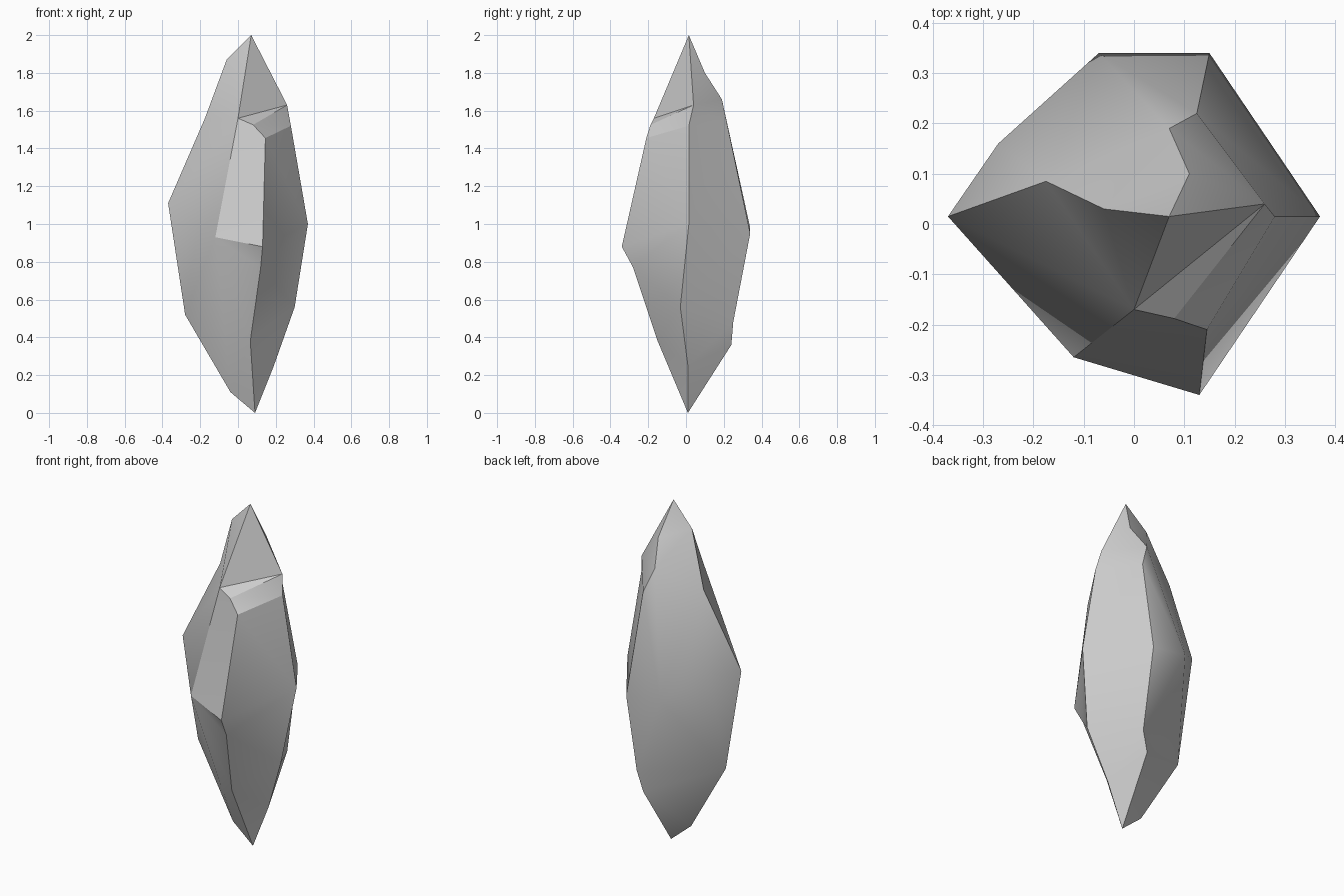
import bpy, bmesh, math
from mathutils import Vector

if "Cube" in bpy.data.objects:
    bpy.data.objects.remove(bpy.data.objects["Cube"])

bm = bmesh.new()


def pts(*coords):
    return [bm.verts.new(c) for c in coords]


# Tips, then the vertices of each ridge from top to bottom
top, bottom = pts((0.07, 0.015, 2.0), (0.09, 0.01, 0.0))
front = pts((0.0, -0.17, 1.56), (0.08, -0.188, 1.525), (0.145, -0.21, 1.455),
            (0.13, -0.34, 0.88), (0.12, -0.28, 0.77), (0.065, -0.15, 0.38))
right = pts((0.26, 0.04, 1.63), (0.28, 0.015, 1.52), (0.37, 0.015, 1.0),
            (0.30, -0.03, 0.56), (0.19, 0.01, 0.25))
back = pts((0.11, 0.10, 1.80), (0.07, 0.19, 1.66), (0.125, 0.22, 1.52),
           (0.15, 0.34, 0.95), (0.145, 0.25, 0.48), (0.11, 0.24, 0.36))
left = pts((-0.06, 0.03, 1.87), (-0.175, 0.085, 1.56), (-0.37, 0.015, 1.11),
           (-0.28, 0.03, 0.52), (-0.04, 0.01, 0.11))
# Single shoulder points between the main ridges
front_left, = pts((-0.12, -0.265, 0.93))
back_left, = pts((-0.07, 0.34, 0.98))
left_back, = pts((-0.27, 0.16, 1.11))


def add_face(*vs):
    if len(set(vs)) == 3 and not bm.faces.get(vs):
        bm.faces.new(vs)


def bridge(a, b):
    """Triangulate the strip between two ridges, taking the shorter diagonal."""
    a, b = [top] + a + [bottom], [top] + b + [bottom]
    add_face(top, a[1], b[1])
    i = j = 1
    while i < len(a) - 1 or j < len(b) - 1:
        da = (a[i + 1].co - b[j].co).length if i < len(a) - 1 else 99
        db = (b[j + 1].co - a[i].co).length if j < len(b) - 1 else 99
        if da <= db:
            add_face(a[i], a[i + 1], b[j])
            i += 1
        else:
            add_face(a[i], b[j + 1], b[j])
            j += 1


# Facets between neighbouring ridges
front_side = [front[0], front_left, left[4]]
back_side = back[:2] + [back_left] + back[4:]
left_side = left[:2] + [left_back] + left[3:]
bridge(front, right)
bridge(right, back)
bridge(back, back_side)
bridge(back_side, left_side)
bridge(left_side, left)
bridge(left, front_side)
bridge(front_side, front)

bmesh.ops.recalc_face_normals(bm, faces=bm.faces)
mesh = bpy.data.meshes.new("crystal_shard")
bm.to_mesh(mesh)
bm.free()
shard = bpy.data.objects.new("crystal_shard", mesh)
bpy.context.collection.objects.link(shard)

# Soft shading across shallow facets, crisp main ridges
bpy.context.view_layer.objects.active = shard
shard.select_set(True)
bpy.ops.object.shade_smooth_by_angle(angle=math.radians(30))
